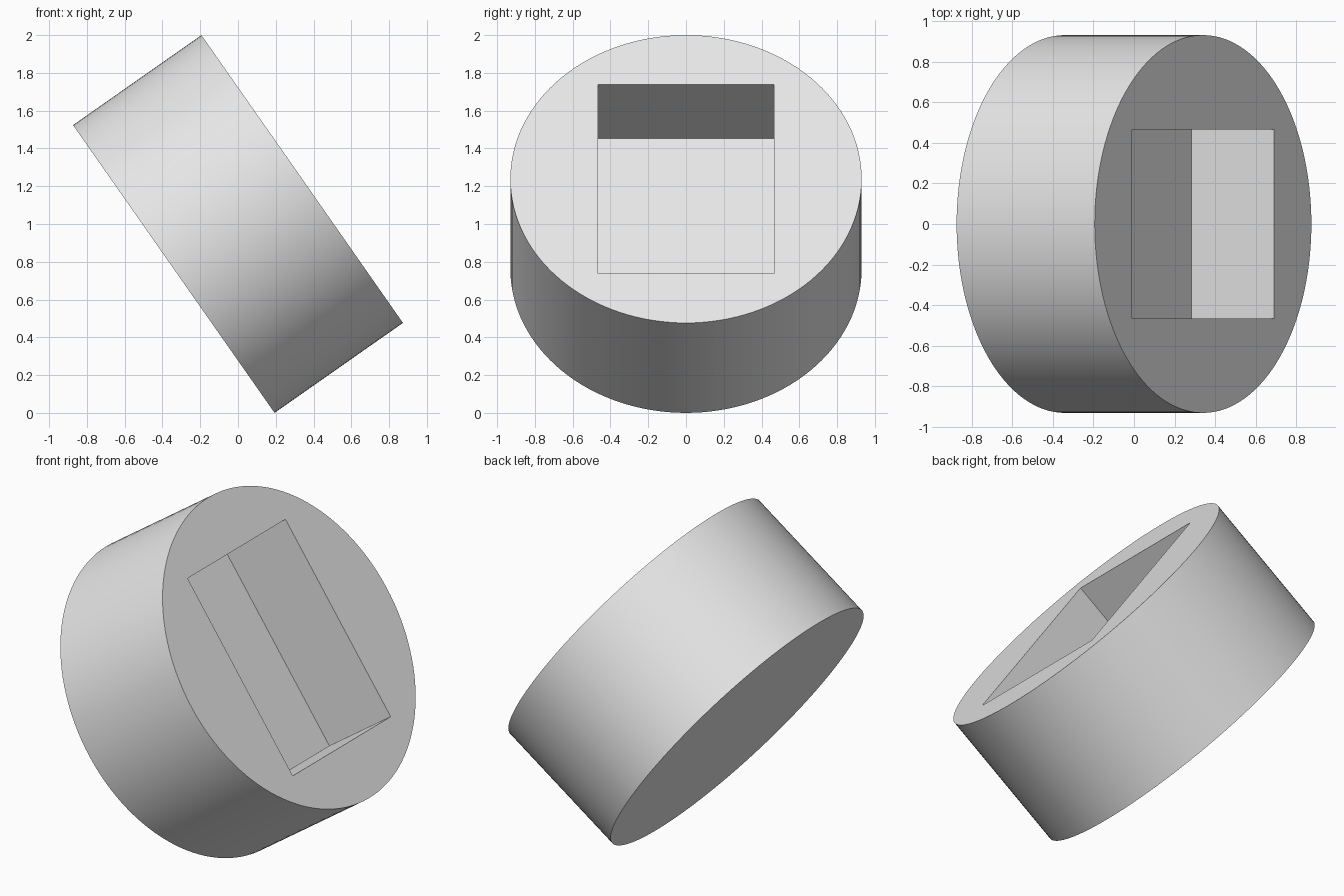
import bpy
from math import radians

cube = bpy.data.objects.get("Cube")
if cube:
    bpy.data.objects.remove(cube, do_unlink=True)

RADIUS, THICKNESS, TILT = 0.93, 0.83, radians(55)
POCKET_LENGTH, POCKET_WIDTH, POCKET_DEPTH = 1.22, 0.93, 0.497

# Single plain material
grey = bpy.data.materials.new("light_grey")
grey.use_nodes = True
colour = (0.8, 0.8, 0.8, 1)
grey.diffuse_color = colour
for node in grey.node_tree.nodes:
    if node.type == 'BSDF_PRINCIPLED':
        node.inputs["Base Color"].default_value = colour

# Thick round disc
bpy.ops.mesh.primitive_cylinder_add(vertices=128, radius=RADIUS, depth=THICKNESS)
disc = bpy.context.object
disc.name = "tilted_disc"
disc.data.materials.append(grey)

# Cutter for the rectangular pocket, reaching past the open face
margin = 0.1
height = POCKET_DEPTH + margin
bpy.ops.mesh.primitive_cube_add(
    size=1, location=(0, 0, THICKNESS / 2 - POCKET_DEPTH + height / 2))
cutter = bpy.context.object
cutter.name = "pocket_cutter"
cutter.scale = (POCKET_LENGTH, POCKET_WIDTH, height)
cutter.hide_render = True
cutter.data.materials.append(grey)

# Cut the pocket, then drop the cutter
cut = disc.modifiers.new("pocket", 'BOOLEAN')
cut.operation = 'DIFFERENCE'
cut.solver = 'EXACT'
cut.object = cutter
bpy.ops.object.select_all(action='DESELECT')
disc.select_set(True)
bpy.context.view_layer.objects.active = disc
bpy.ops.object.modifier_apply(modifier=cut.name)
bpy.data.objects.remove(cutter, do_unlink=True)

# Smooth rim with crisp edges, then tilt the open face up toward +x
bpy.ops.object.shade_smooth_by_angle(angle=radians(30))
disc.rotation_euler = (0, TILT, 0)
disc.location = (0, 0, 1)
